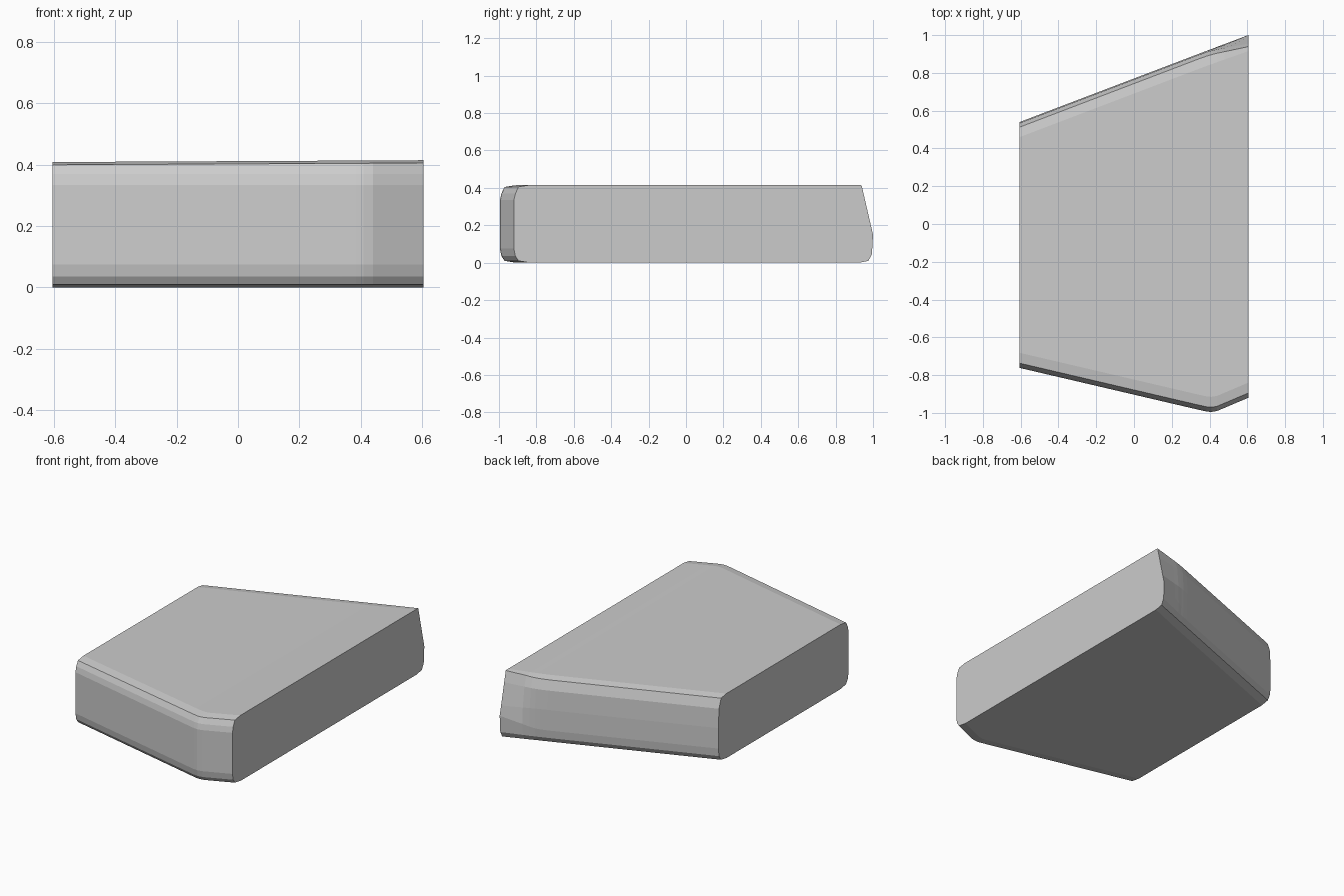
import bpy, bmesh

# Stations along x: (x, front edge y, back edge y, amount of back chamfer 0..1)
stations = [(-0.605, -0.762, 0.540, 0.0), (0.34, -0.983, 0.900, 0.0),
            (0.385, -0.993, 0.917, 0.03), (0.41, -0.995, 0.926, 0.08),
            (0.44, -0.990, 0.938, 0.2), (0.48, -0.973, 0.953, 0.4),
            (0.605, -0.920, 1.000, 1.0)]

# Edge profiles, bottom to top: (inset from the outline, height)
rounded = [(0.085, 0.0), (0.025, 0.010), (0.008, 0.035), (0.0, 0.075),
           (0.0, 0.335), (0.008, 0.370), (0.025, 0.400), (0.080, 0.409)]
back_left = [(0.080, 0.0), (0.025, 0.010), (0.006, 0.040), (0.0, 0.090),
             (0.0, 0.220), (0.006, 0.340), (0.027, 0.399), (0.080, 0.408)]
back_right = [(0.075, 0.0), (0.025, 0.010), (0.006, 0.045), (0.0, 0.150),
              (0.014, 0.210), (0.045, 0.345), (0.061, 0.414), (0.085, 0.415)]


def section(bm, x, front, back, t):
    """One closed cross-section of the slab."""
    u = (x + 0.605) / 1.21
    pts = [(front + d, z + (0.006 * u if z > 0.39 else 0)) for d, z in rounded]
    blend = [(a + (c - a) * t, b + (e - b) * t)
             for (a, b), (c, e) in zip(back_left, back_right)]
    pts += [(back - d, z) for d, z in reversed(blend)]
    return [bm.verts.new((x, y, z)) for y, z in pts]


# Tapered slab, lofted from left to right
bm = bmesh.new()
rings = [section(bm, *s) for s in stations]
for a, b in zip(rings, rings[1:]):
    for i in range(len(a)):
        j = (i + 1) % len(a)
        bm.faces.new((a[i], a[j], b[j], b[i]))

# Flat end faces
bm.faces.new(rings[0])
bm.faces.new(rings[-1])
bmesh.ops.recalc_face_normals(bm, faces=bm.faces)

mesh = bpy.data.meshes.new("slab")
bm.to_mesh(mesh)
bm.free()
slab = bpy.data.objects.new("slab", mesh)
bpy.context.collection.objects.link(slab)
